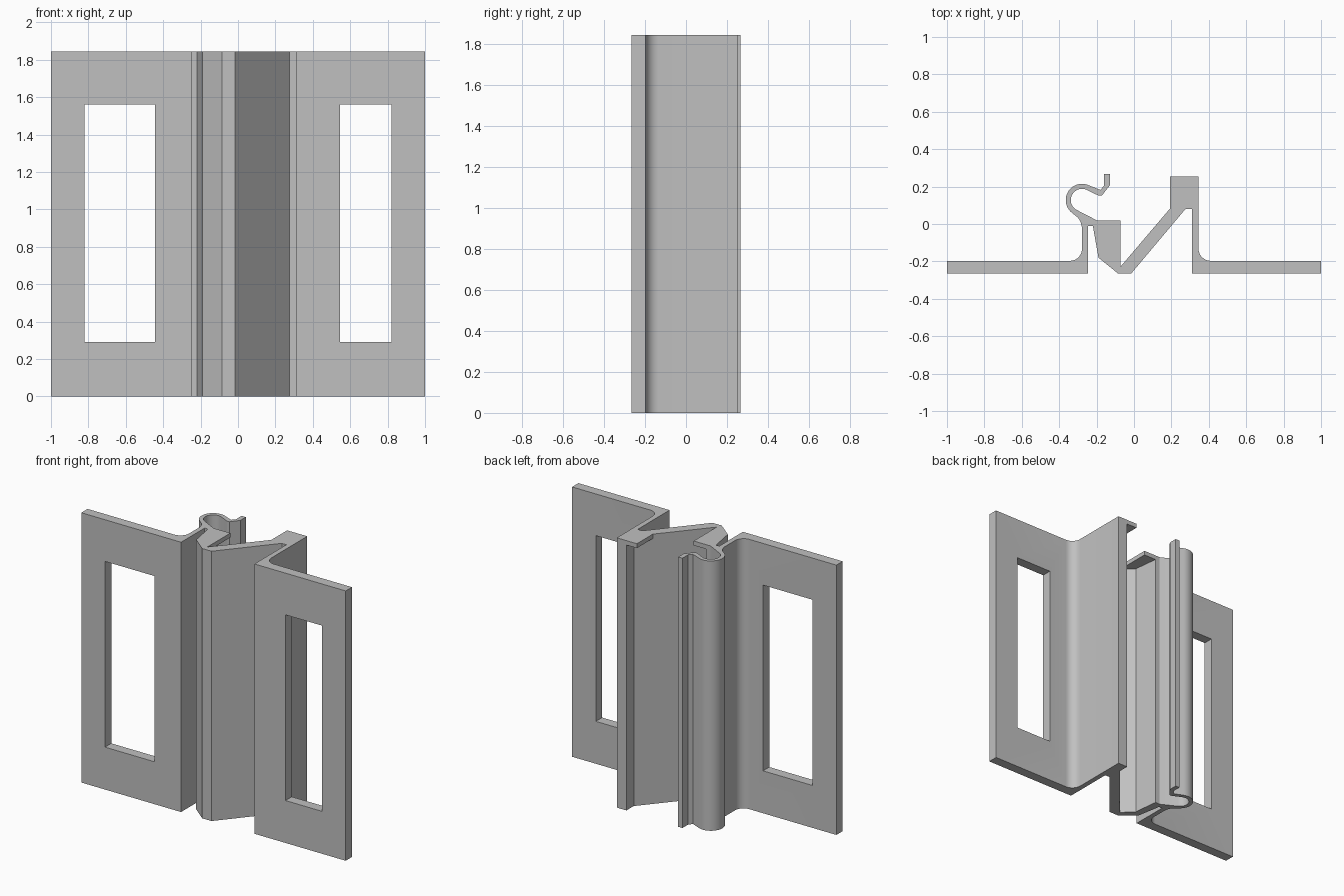
import bpy, bmesh
from math import cos, sin, radians

cube = bpy.data.objects.get("Cube")
if cube:
    bpy.data.objects.remove(cube)

HEIGHT = 1.845
FRONT, BACK = -0.265, -0.197      # faces of the mounting plates
CAP = 0.03                        # thickness of the top webs

grey = bpy.data.materials.new("plain grey")
grey.use_nodes = True
grey.diffuse_color = (0.53, 0.53, 0.53, 1)
grey.node_tree.nodes["Principled BSDF"].inputs["Base Color"].default_value = grey.diffuse_color


def arc(cx, cy, r, start, end, steps=12):
    """Points on a circular arc, angles in degrees."""
    angles = [radians(start + (end - start) * i / steps) for i in range(steps + 1)]
    return [(cx + r * cos(a), cy + r * sin(a)) for a in angles]


def prism(name, outline, z0, z1):
    """Extrude an xy outline from z0 to z1."""
    bm = bmesh.new()
    base = bm.faces.new([bm.verts.new((x, y, z0)) for x, y in outline])
    top = bmesh.ops.extrude_face_region(bm, geom=[base])["geom"]
    bmesh.ops.translate(bm, vec=(0, 0, z1 - z0),
                        verts=[v for v in top if isinstance(v, bmesh.types.BMVert)])
    bmesh.ops.recalc_face_normals(bm, faces=bm.faces)
    mesh = bpy.data.meshes.new(name)
    bm.to_mesh(mesh)
    bm.free()
    mesh.materials.append(grey)
    obj = bpy.data.objects.new(name, mesh)
    bpy.context.collection.objects.link(obj)
    return obj


# Continuous extruded section: right plate, clip, V fold, left plate
front_side = [(-1, FRONT), (-0.245, FRONT), (-0.245, -0.01), (-0.22, -0.01),
              (-0.19, -0.18), (-0.085, FRONT), (-0.015, FRONT),
              (0.275, 0.08), (0.31, 0.08), (0.31, FRONT), (1, FRONT)]
left_leg = [(1, BACK)] + arc(0.41, BACK + 0.065, 0.065, 270, 180, 8) + [(0.345, 0.255)]
v_fold = [(0.272, 0.255), (0.272, 0.176), (-0.072, -0.228), (-0.145, -0.155), (-0.165, 0.02)]
clip_inside = [(-0.2, 0.02)] + arc(-0.278, 0.128, 0.06, 240, 65, 20) + [(-0.19, 0.152)]
clip_tip = [(-0.172, 0.152), (-0.128, 0.208), (-0.128, 0.267), (-0.16, 0.267),
            (-0.16, 0.205), (-0.18, 0.182)]
clip_outside = arc(-0.278, 0.128, 0.087, 65, 232, 20)
neck = arc(-0.383, -0.03, 0.105, 38, 0, 8)
right_leg = arc(-0.343, BACK + 0.065, 0.065, 0, -90, 8) + [(-1, BACK)]

bracket = prism("bracket_profile",
                front_side + left_leg + v_fold + clip_inside + clip_tip
                + clip_outside + neck + right_leg, 0, HEIGHT)

# Rectangular windows through both plates
for name, x0, x1 in (("right_window", -0.82, -0.445), ("left_window", 0.545, 0.82)):
    cutter = prism(name, [(x0, -0.4), (x1, -0.4), (x1, -0.1), (x0, -0.1)], 0.29, 1.56)
    cutter.hide_render = True
    cut = bracket.modifiers.new(name, 'BOOLEAN')
    cut.operation = 'DIFFERENCE'
    cut.solver = 'EXACT'
    cut.object = cutter
    bpy.context.view_layer.objects.active = bracket
    bpy.ops.object.modifier_apply(modifier=cut.name)
    bpy.data.objects.remove(cutter)

# Webs closing the two folds at the top end
prism("left_top_web", [(0.272, 0.255), (0.193, 0.255), (0.193, 0.083), (0.272, 0.176)],
      HEIGHT - CAP, HEIGHT)
prism("right_top_web", [(-0.072, -0.228), (-0.072, 0.02), (-0.165, 0.02), (-0.145, -0.155)],
      HEIGHT - CAP, HEIGHT)

# Smooth the rounded walls and keep the folds crisp
bpy.ops.object.select_all(action='DESELECT')
bracket.select_set(True)
bpy.context.view_layer.objects.active = bracket
bpy.ops.object.shade_smooth_by_angle(angle=radians(25))
